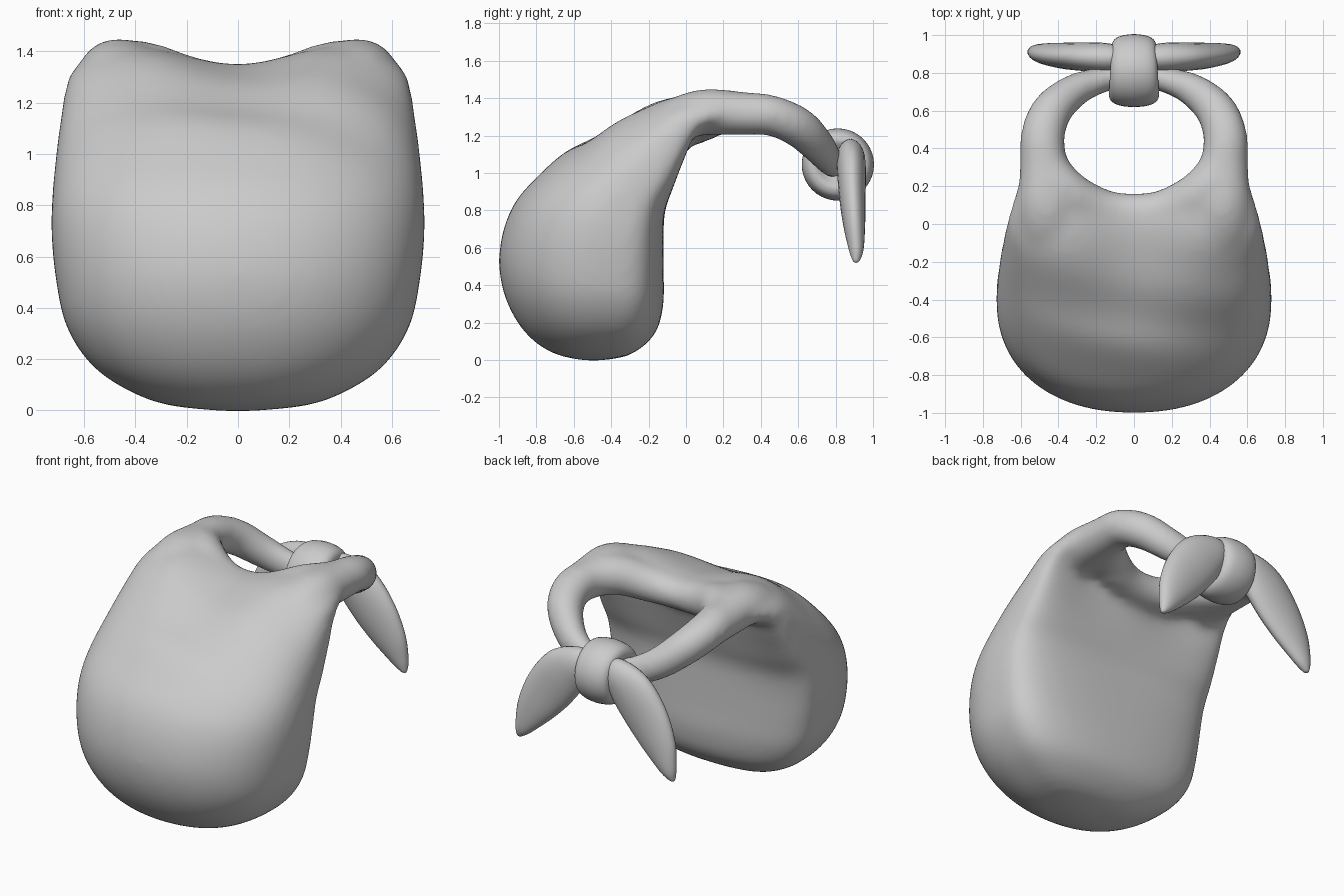
import bpy, bmesh, math
from mathutils import Vector

if "Cube" in bpy.data.objects:
    bpy.data.objects.remove(bpy.data.objects["Cube"])


def spline(rows, steps):
    """Catmull-Rom interpolation through rows of numbers."""
    out = []
    n = len(rows)
    for i in range(n - 1):
        p0, p1, p2, p3 = (rows[max(0, min(n - 1, i + k))] for k in (-1, 0, 1, 2))
        for s in range(steps):
            t = s / steps
            out.append([0.5 * (2 * b + (c - a) * t + (2 * a - 5 * b + 4 * c - d) * t * t
                               + (3 * b - a - 3 * c + d) * t ** 3)
                        for a, b, c, d in zip(p0, p1, p2, p3)])
    out.append(list(rows[-1]))
    return out


def loft(bm, rings):
    """Skin closed rings and cap both ends."""
    vs = [[bm.verts.new(p) for p in r] for r in rings]
    n = len(vs[0])
    for a, b in zip(vs, vs[1:]):
        for i in range(n):
            j = (i + 1) % n
            bm.faces.new((a[i], a[j], b[j], b[i]))
    bm.faces.new(vs[0][::-1])
    bm.faces.new(vs[-1])


def sweep(bm, rows, up, sign=1, n=24):
    """Tube along x, y, z rows with half-sizes a (across) and b (along 'up')."""
    rows = spline(rows, 8)
    pts = [Vector((sign * r[0], r[1], r[2])) for r in rows]
    rings = []
    for i, r in enumerate(rows):
        t = (pts[min(i + 1, len(pts) - 1)] - pts[max(i - 1, 0)]).normalized()
        across = t.cross(Vector(up)).normalized()
        other = across.cross(t).normalized()
        rings.append([pts[i] + across * r[3] * math.cos(q) + other * r[4] * math.sin(q)
                      for q in (2 * math.pi * k / n for k in range(n))])
    loft(bm, rings)


def finish(bm, name):
    bmesh.ops.recalc_face_normals(bm, faces=bm.faces)
    me = bpy.data.meshes.new(name)
    bm.to_mesh(me)
    bm.free()
    for p in me.polygons:
        p.use_smooth = True
    ob = bpy.data.objects.new(name, me)
    bpy.context.collection.objects.link(ob)
    return ob


# Padded bib: outer y z, inner y z, half width, collar curve, shoulder lift, hollow back
sections = [
    (-.54, -.003, -.46, -.003, .06, 0, 0, 0),
    (-.68, .025, -.32, .02, .28, 0, 0, 0),
    (-.80, .09, -.22, .08, .44, 0, 0, 0),
    (-.90, .20, -.14, .17, .575, 0, 0, .01),
    (-.975, .36, -.09, .31, .67, 0, 0, .03),
    (-1.0, .55, -.07, .48, .71, 0, 0, .05),
    (-.955, .76, -.06, .65, .728, 0, 0, .06),
    (-.85, .925, -.035, .79, .724, 0, 0, .08),
    (-.63, 1.115, .01, .90, .71, .02, .01, .09),
    (-.40, 1.235, .05, 1.01, .69, .05, .05, .09),
    (-.16, 1.325, .07, 1.11, .665, .12, .09, .07),
    (.0, 1.35, .07, 1.17, .61, .45, .09, .02),
    (.07, 1.33, .07, 1.20, .55, .6, .09, 0),
]
rings = []
for oy, oz, iy, iz, w, k, lift, hollow in spline(sections, 6):
    cy, cz = .4 * oy + .6 * iy, .4 * oz + .6 * iz
    ring = []
    for q in range(64):
        a = 2 * math.pi * q / 64
        c, s = math.cos(a), math.sin(a)
        x = w * math.copysign(abs(c) ** .92, c)
        if s >= 0:
            m = s ** .88
            y, z = cy + (oy - cy) * m, cz + (oz - cz) * m
            # soft drapery folds on the chest
            z += .012 * s * math.sin(16 * y + 3 * x) * max(0, 1 - abs(z - 1.15) / .25)
        else:
            m = (-s) ** .52
            y, z = cy + (iy - cy) * m, cz + (iz - cz) * m
            y -= hollow * max(0, 1 - (x / w) ** 2)
        y += k * x * x
        z += lift * (1 - math.cos(math.pi * min(abs(x), .44) / .44)) / 2
        ring.append((x, y, z))
    rings.append(ring)
bm = bmesh.new()
loft(bm, rings)

# Rolled neck opening, running from the chest round both sides to the knot
strap = [
    (-.06, .055, 1.255, .11, .10),
    (.06, .055, 1.255, .11, .10),
    (.20, .085, 1.275, .115, .11),
    (.36, .17, 1.32, .125, .12),
    (.46, .30, 1.32, .12, .115),
    (.485, .45, 1.31, .12, .11),
    (.435, .60, 1.245, .11, .11),
    (.31, .71, 1.14, .09, .10),
    (.16, .765, 1.07, .07, .09),
    (.0, .80, 1.04, .06, .075),
]
# Shoulders blending the opening into the sides
shoulder = [
    (.42, -.22, 1.20, .14, .08),
    (.44, -.05, 1.29, .16, .11),
    (.46, .10, 1.325, .16, .125),
    (.475, .25, 1.32, .135, .12),
    (.485, .42, 1.31, .12, .11),
]
for sign in (1, -1):
    sweep(bm, strap, (0, 0, 1), sign)
    sweep(bm, shoulder, (0, 0, 1), sign)
bib = finish(bm, "bib_and_straps")
rm = bib.modifiers.new("fuse", 'REMESH')
rm.mode = 'VOXEL'
rm.voxel_size = .02
rm.use_smooth_shade = True
sm = bib.modifiers.new("soften", 'SMOOTH')
sm.factor = .5
sm.iterations = 28

# Knot: plump band wrapped around the straps
bm = bmesh.new()
band = [(-.08, .02), (-.10, .08), (-.12, .11), (-.125, .135), (-.11, .165), (-.07, .185), (0, .193)]
band += [(-x, r) for x, r in band[-2::-1]]
loft(bm, [[(x * (1 - .06 * math.cos(a)), .812 + r * math.cos(a), 1.045 + r * math.sin(a))
           for a in (2 * math.pi * q / 40 for q in range(40))] for x, r in spline(band, 4)])
finish(bm, "knot")

# Two leaf-shaped tails hanging behind
tail = [
    (.04, .875, 1.07, .07, .05),
    (.13, .88, 1.075, .11, .075),
    (.24, .885, 1.00, .15, .077),
    (.35, .89, .865, .15, .07),
    (.445, .90, .72, .115, .058),
    (.51, .91, .595, .06, .04),
    (.54, .91, .535, .022, .02),
    (.545, .91, .52, .003, .003),
]
for sign, name in ((1, "tail_right"), (-1, "tail_left")):
    bm = bmesh.new()
    sweep(bm, tail, (0, 1, 0), sign)
    finish(bm, name)
